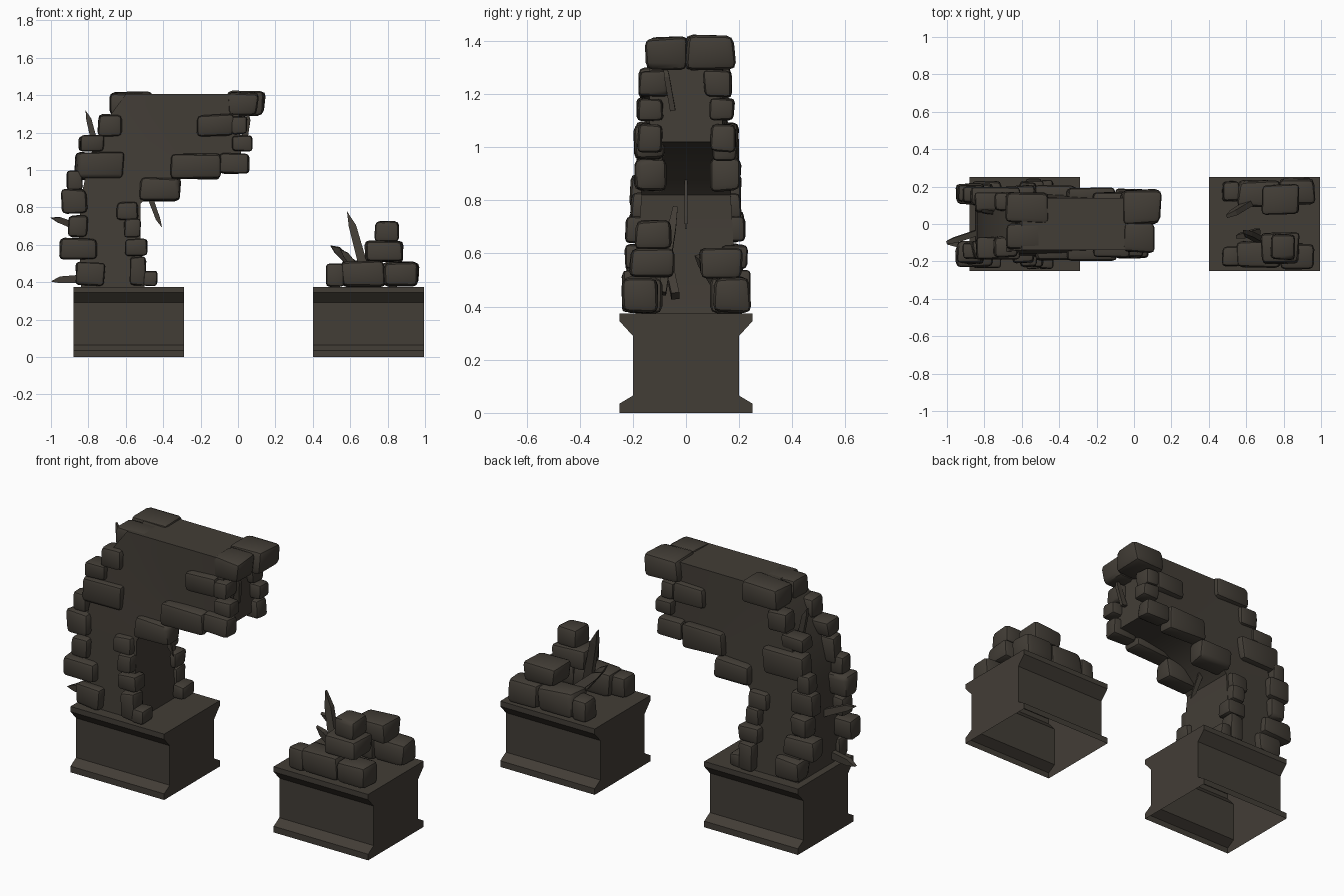
import bpy, bmesh, random
from mathutils import Vector

if "Cube" in bpy.data.objects:
    bpy.data.objects.remove(bpy.data.objects["Cube"])
random.seed(4)

stone = bpy.data.materials.new("dark_stone")
stone.diffuse_color = (0.055, 0.047, 0.037, 1)
stone.use_nodes = True
stone.node_tree.nodes["Principled BSDF"].inputs["Base Color"].default_value = stone.diffuse_color


def finish(bm, name, angle=None):
    bmesh.ops.recalc_face_normals(bm, faces=bm.faces)
    me = bpy.data.meshes.new(name)
    bm.to_mesh(me)
    bm.free()
    me.materials.append(stone)
    ob = bpy.data.objects.new(name, me)
    bpy.context.collection.objects.link(ob)
    if angle:
        bpy.ops.object.select_all(action='DESELECT')
        ob.select_set(True)
        bpy.context.view_layer.objects.active = ob
        bpy.ops.object.shade_smooth_by_angle(angle=angle)
    return ob


# Plinths: moulded profile extruded along x, open underneath
def plinth(name, x0, x1):
    half = [(.25, 0), (.25, .035), (.2, .065), (.2, .29), (.25, .345), (.25, .375)]
    prof = half + [(-y, z) for y, z in reversed(half)]
    bm = bmesh.new()
    a = [bm.verts.new((x0, y, z)) for y, z in prof]
    b = [bm.verts.new((x1, y, z)) for y, z in prof]
    bm.faces.new(a)
    bm.faces.new(b)
    for i in range(len(prof) - 1):
        bm.faces.new((a[i], a[i + 1], b[i + 1], b[i]))
    finish(bm, name)


plinth("left_plinth", -.88, -.29)
plinth("right_plinth", .40, .995)

# Broken arch core: rings of (outer x, z, inner x, z, half depth)
rings = [(-.84, .37, -.50, .37, .19), (-.85, .62, -.52, .62, .18),
         (-.84, .85, -.52, .82, .168), (-.79, 1.08, -.42, .92, .158),
         (-.70, 1.27, -.28, .98, .148), (-.60, 1.405, -.15, 1.0, .14),
         (0, 1.405, .02, 1.02, .138)]
bm = bmesh.new()
loops = [[bm.verts.new(p) for p in ((ox, -h, oz), (ix, -h, iz), (ix, h, iz), (ox, h, oz))]
         for ox, oz, ix, iz, h in rings]
for a, b in zip(loops, loops[1:]):
    for i in range(4):
        j = (i + 1) % 4
        bm.faces.new((a[i], a[j], b[j], b[i]))
bm.faces.new(loops[0])
bm.faces.new(loops[-1])
finish(bm, "arch_core", .6)


# Rough stone: jittered box with chamfered edges
def rock(name, lo, hi):
    lo, hi = Vector(lo), Vector(hi)
    c, d = (lo + hi) / 2, hi - lo
    bm = bmesh.new()
    bmesh.ops.create_cube(bm, size=1)
    for v in bm.verts:
        v.co = Vector([c[k] + v.co[k] * d[k] * random.uniform(.84, 1.06) for k in range(3)])
    bmesh.ops.bevel(bm, geom=list(bm.edges), offset=min(d) * .2, segments=2,
                    profile=.5, affect='EDGES')
    finish(bm, name, .7)


# Edge stones of the arch, front view boxes (x0, x1, z0, z1), on both faces
edge = [(-.87, -.71, .38, .51), (-.96, -.75, .52, .635), (-.91, -.80, .64, .76),
        (-.95, -.80, .765, .90), (-.92, -.83, .89, 1.0), (-.87, -.61, .95, 1.095),
        (-.85, -.71, 1.10, 1.185), (-.75, -.62, 1.18, 1.30),
        (-.58, -.49, .38, .54), (-.51, -.43, .38, .46), (-.61, -.48, .54, .635),
        (-.61, -.52, .64, .74), (-.65, -.53, .73, .83), (-.53, -.30, .83, .96),
        (-.36, -.09, .95, 1.09), (-.10, .06, .98, 1.09), (-.03, .08, 1.10, 1.185),
        (-.22, -.02, 1.18, 1.30), (-.04, .05, 1.19, 1.29)]
for s, side in ((-1, "front"), (1, "back")):
    for i, (x0, x1, z0, z1) in enumerate(edge):
        out = .24 - .075 * (z0 - .38) / .9 + random.uniform(-.01, .012)
        ins = out - random.uniform(.09, .125)
        y = sorted((s * out, s * ins))
        rock(f"{side}_edge_stone_{i}", (x0, y[0], z0), (x1, y[1], z1))

# Cap stones meeting at the centre line
for n, lo, hi in [("front_left", (-.69, -.14, 1.29), (-.48, .01, 1.415)),
                  ("back_left", (-.69, 0, 1.29), (-.46, .175, 1.42)),
                  ("front_right", (-.06, -.155, 1.29), (.11, .01, 1.415)),
                  ("back_right", (-.07, -.005, 1.285), (.15, .19, 1.425))]:
    rock(n + "_cap_stone", lo, hi)

# Rubble heap on the right plinth
heap = [(.47, .57, .12, .23, .375, .50), (.55, .79, .09, .235, .375, .515),
        (.77, .97, .10, .245, .375, .51), (.68, .89, .045, .215, .505, .62)]
for s, side in ((-1, "front"), (1, "back")):
    for i, (x0, x1, y0, y1, z0, z1) in enumerate(heap):
        y = sorted((s * y0, s * y1))
        rock(f"{side}_heap_stone_{i}", (x0, y[0], z0), (x1, y[1], z1))
rock("top_heap_stone", (.73, -.195, .61), (.865, -.055, .725))


# Splinters: flat tapering shards from base p to tip q
def splinter(name, p, q, w, t=.02):
    p, q = Vector(p), Vector(q)
    d = (q - p).normalized()
    u = d.cross(Vector((0, 1, 0))).normalized() * w / 2
    v = d.cross(u).normalized() * t / 2
    m = p.lerp(q, .75)
    bm = bmesh.new()
    a = [bm.verts.new(p + i * u + j * v) for i, j in ((-1, -1), (1, -1), (1, 1), (-1, 1))]
    b = [bm.verts.new(m + i * u * .8 + j * v) for i, j in ((-1, -1), (1, -1), (1, 1), (-1, 1))]
    tip = [bm.verts.new(q + u * .3 + j * v * .6) for j in (-1, 1)]
    for i in range(4):
        j = (i + 1) % 4
        bm.faces.new((a[i], a[j], b[j], b[i]))
    bm.faces.new(a)
    bm.faces.new((b[0], b[1], tip[0]))
    bm.faces.new((b[1], b[2], tip[1], tip[0]))
    bm.faces.new((b[2], b[3], tip[1]))
    bm.faces.new((b[3], b[0], tip[0], tip[1]))
    finish(bm, name)


for i, s in enumerate([((.68, -.09, .45), (.59, -.04, .78), .05, .03),
                       ((.63, .12, .48), (.50, .04, .60), .05, .03),
                       ((.66, -.04, .44), (.55, -.07, .58), .04, .03),
                       ((-.80, -.13, .42), (-1.0, -.10, .41), .045, .03),
                       ((-.82, -.04, .68), (-1.0, -.10, .75), .04, .03),
                       ((-.76, .06, 1.12), (-.81, .07, 1.32), .035, .02),
                       ((-.48, 0, .88), (-.41, 0, .69), .03, .012),
                       ((.03, -.05, 1.14), (.06, -.08, 1.31), .035, .02)]):
    splinter(f"splinter_{i}", *s)
